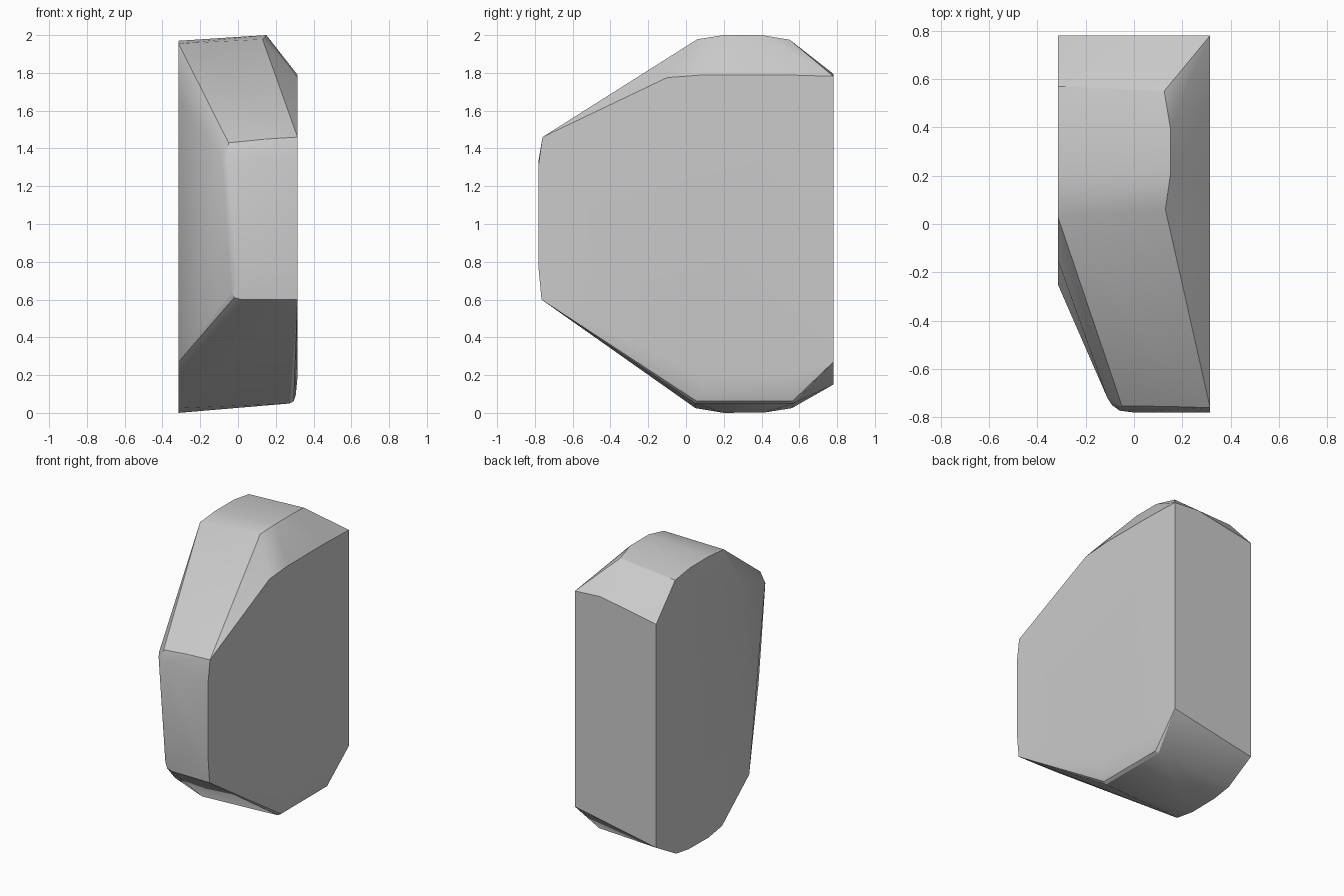
import bpy, bmesh, math

if "Cube" in bpy.data.objects:
    bpy.data.objects.remove(bpy.data.objects["Cube"])

HALF = 0.315

# Side outlines as (y, z)
left_side = [(.78, .15), (.56, .025), (.42, .003), (.2, 0), (.05, .025), (-.25, .27),
             (-.15, 1.66), (.03, 1.955), (.2, 1.97), (.4, 1.97), (.57, 1.945), (.78, 1.717)]
right_side = [(.78, .27), (.52, .19), (.1, .19), (-.765, .6), (-.78, .76), (-.78, 1.32),
              (-.76, 1.46), (-.1, 1.775), (.1, 1.79), (.5, 1.79), (.78, 1.782)]

# Top crest, (x, y, z)
crest = [(.13, .06, 1.978), (.15, .2, 2), (.15, .4, 2), (.125, .55, 1.975), (.12, .78, 1.795)]

# Rounded lower right edge: (x, z, first y, last y)
lower_edge = [(.306, .095, .07, .55), (.295, .063, .055, .565), (.275, .05, .05, .57)]

# Rounded nose, (x, y, z)
nose = [(-.11, -.72, 1.38), (-.09, -.75, 1.36), (-.05, -.752, 1.43), (.15, -.755, 1.45),
        (-.06, -.772, 1.36), (0, -.78, 1.34),
        (-.035, -.755, .65), (-.02, -.757, .61), (.02, -.762, .6), (0, -.778, .76)]

points = [(-HALF, y, z) for y, z in left_side]
points += [(HALF, y, z) for y, z in right_side]
points += crest + nose
for x, z, y0, y1 in lower_edge:
    points += [(x, y0, z), (x, y1, z)]

# Faceted block: convex shell around the outlines
bm = bmesh.new()
for p in points:
    bm.verts.new(p)
hull = bmesh.ops.convex_hull(bm, input=bm.verts)
loose = {g for g in hull["geom_interior"] + hull["geom_unused"]
         if isinstance(g, bmesh.types.BMVert)}
bmesh.ops.delete(bm, geom=list(loose), context='VERTS')
bmesh.ops.dissolve_limit(bm, angle_limit=math.radians(0.5), verts=bm.verts, edges=bm.edges)
bmesh.ops.recalc_face_normals(bm, faces=bm.faces)
mesh = bpy.data.meshes.new("faceted_block")
bm.to_mesh(mesh)
bm.free()
block = bpy.data.objects.new("faceted_block", mesh)
bpy.context.collection.objects.link(block)

# Soft rounded corners, crisp cut edges
bpy.context.view_layer.objects.active = block
block.select_set(True)
bpy.ops.object.shade_smooth_by_angle(angle=math.radians(25))
